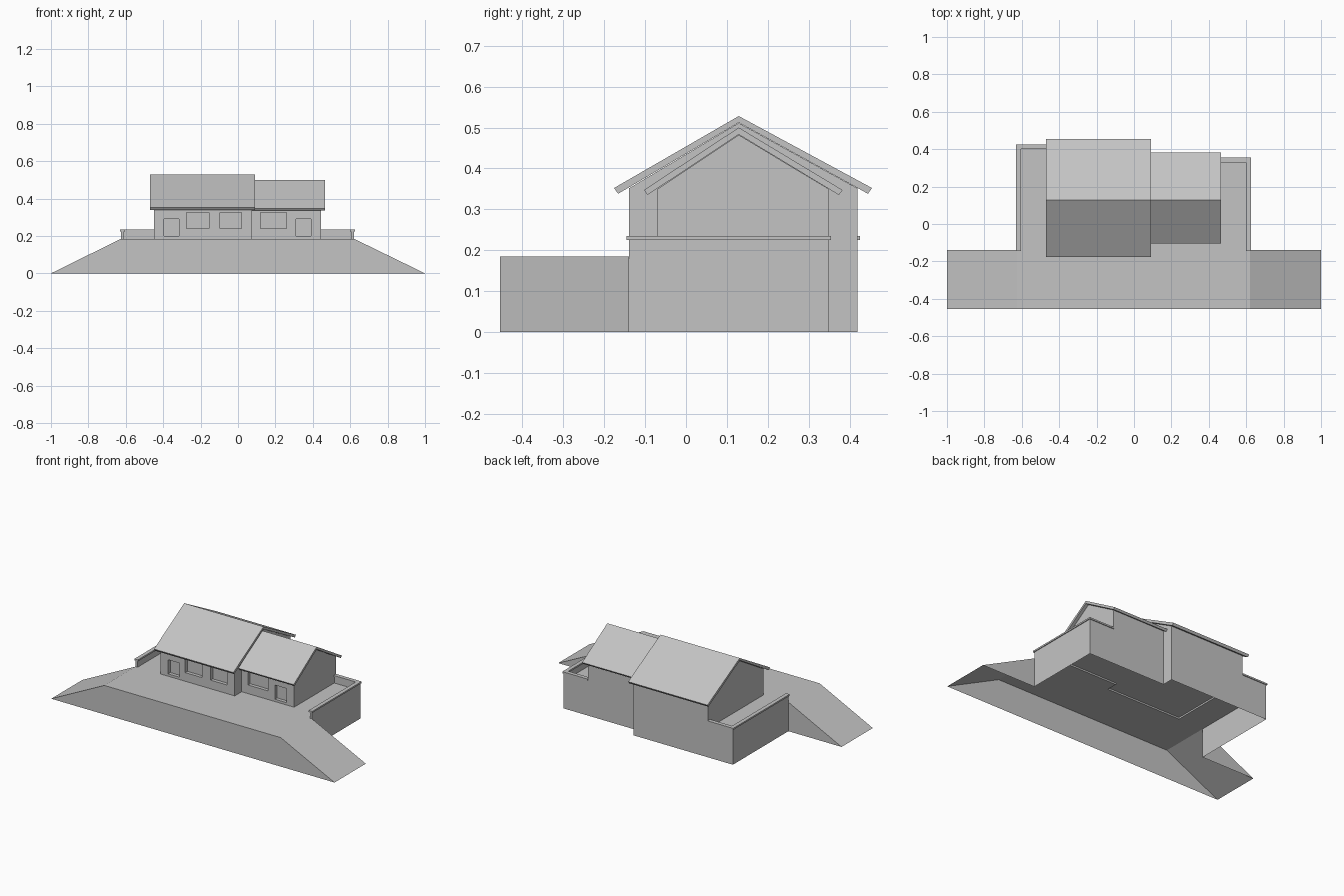
import bpy, bmesh

if "Cube" in bpy.data.objects:
    bpy.data.objects.remove(bpy.data.objects["Cube"])

grey = bpy.data.materials.new("plain grey")
grey.diffuse_color = (0.55, 0.55, 0.55, 1)
grey.use_nodes = True
grey.node_tree.nodes["Principled BSDF"].inputs["Base Color"].default_value = grey.diffuse_color


def make(name, faces):
    """Mesh object from a list of polygons given as corner points."""
    bm = bmesh.new()
    for f in faces:
        bm.faces.new([bm.verts.new(p) for p in f])
    bmesh.ops.remove_doubles(bm, verts=bm.verts, dist=1e-5)
    bmesh.ops.recalc_face_normals(bm, faces=bm.faces)
    me = bpy.data.meshes.new(name)
    bm.to_mesh(me)
    bm.free()
    me.materials.append(grey)
    ob = bpy.data.objects.new(name, me)
    bpy.context.collection.objects.link(ob)
    return ob


def prism(name, x0, x1, profile):
    """Closed prism: a (y, z) profile extruded along x."""
    n = len(profile)
    a = [(x0, y, z) for y, z in profile]
    b = [(x1, y, z) for y, z in profile]
    sides = [[a[i], a[(i + 1) % n], b[(i + 1) % n], b[i]] for i in range(n)]
    return make(name, [a[::-1], b] + sides)


def box(name, x0, x1, y0, y1, z0, z1):
    return prism(name, x0, x1, [(y0, z0), (y1, z0), (y1, z1), (y0, z1)])


def flat(x0, x1, y0, y1, z):
    return [(x0, y0, z), (x1, y0, z), (x1, y1, z), (x0, y1, z)]


def walls(path, z0, z1):
    return [[(*p, z0), (*q, z0), (*q, z1), (*p, z1)]
            for p, q in zip(path, path[1:])]


FRONT, MID, DECK, FLOOR = -0.455, -0.14, 0.185, 0.195

# terrace: hollow shell, open underneath, with a ramp at each end
shell = [[(-1, FRONT, 0), (1, FRONT, 0), (0.62, FRONT, DECK), (-0.625, FRONT, DECK)],
         flat(-0.625, 0.62, FRONT, MID, DECK)]
for tip, top in ((-1, -0.625), (1, 0.62)):
    shell.append([(tip, FRONT, 0), (top, FRONT, DECK), (top, MID, DECK), (tip, MID, 0)])
    shell.append([(tip, MID, 0), (top, MID, 0), (top, MID, DECK)])
shell += [flat(-0.625, -0.45, MID, 0.42, DECK),
          flat(0.445, 0.62, MID, 0.35, DECK),
          flat(0.075, 0.445, MID, -0.07, DECK)]
shell += walls([(-0.625, MID), (-0.625, 0.42), (0.075, 0.42), (0.075, 0.35),
                (0.62, 0.35), (0.62, MID)], 0, DECK)
make("terrace", shell)

# thin plinth between deck and house floors
loop = [(-0.45, MID), (0.075, MID), (0.075, -0.07), (0.445, -0.07), (0.445, 0.35),
        (0.075, 0.35), (0.075, 0.42), (-0.45, 0.42)]
make("plinth", walls(loop + loop[:1], DECK, FLOOR))

# parapets with a slightly wider coping
for side, s, outer, house, back in (("left", 1, -0.625, -0.45, 0.42),
                                    ("right", -1, 0.62, 0.445, 0.35)):
    inner = outer + s * 0.015
    for part, e, z0, z1 in (("parapet", 0, DECK, 0.225), ("coping", 0.005, 0.225, 0.235)):
        xs = sorted((outer - s * e, inner + s * e))
        box(f"{side}_{part}_side", *xs, MID - e, back + e, z0, z1)
        xb = sorted((inner + s * e, house))
        box(f"{side}_{part}_back", *xb, back - 0.015 - e, back + e, z0, z1)


def house(name, x0, x1, y0, y1, eave, apex, openings):
    """Gabled body with recessed openings in its front wall."""
    body = prism(name, x0, x1, [(y0, FLOOR), (y1, FLOOR), (y1, eave),
                                (0.129, apex), (y0, eave)])
    for a, b, z0, z1 in openings:
        cutter = box("opening_cutter", a, b, y0 - 0.05, y0 + 0.022, z0, z1)
        mod = body.modifiers.new("opening", 'BOOLEAN')
        mod.operation, mod.solver, mod.object = 'DIFFERENCE', 'EXACT', cutter
        bpy.context.view_layer.objects.active = body
        bpy.ops.object.modifier_apply(modifier=mod.name)
        bpy.data.objects.remove(cutter)


house("main_house", -0.45, 0.075, MID, 0.42, 0.351, 0.511,
      [(-0.395, -0.315, 0.2, 0.29), (-0.275, -0.155, 0.24, 0.325),
       (-0.095, 0.02, 0.24, 0.325)])
house("side_house", 0.075, 0.445, -0.07, 0.35, 0.349, 0.482,
      [(0.31, 0.39, 0.2, 0.29), (0.12, 0.26, 0.24, 0.325)])

# roofs: chevron slabs
prism("main_roof", -0.47, 0.09, [(-0.176, 0.352), (-0.166, 0.338), (0.129, 0.512),
                                 (0.445, 0.338), (0.455, 0.352), (0.129, 0.528)])
prism("side_roof", 0.075, 0.465, [(-0.103, 0.347), (-0.094, 0.335), (0.129, 0.483),
                                  (0.374, 0.335), (0.383, 0.347), (0.129, 0.5)])
